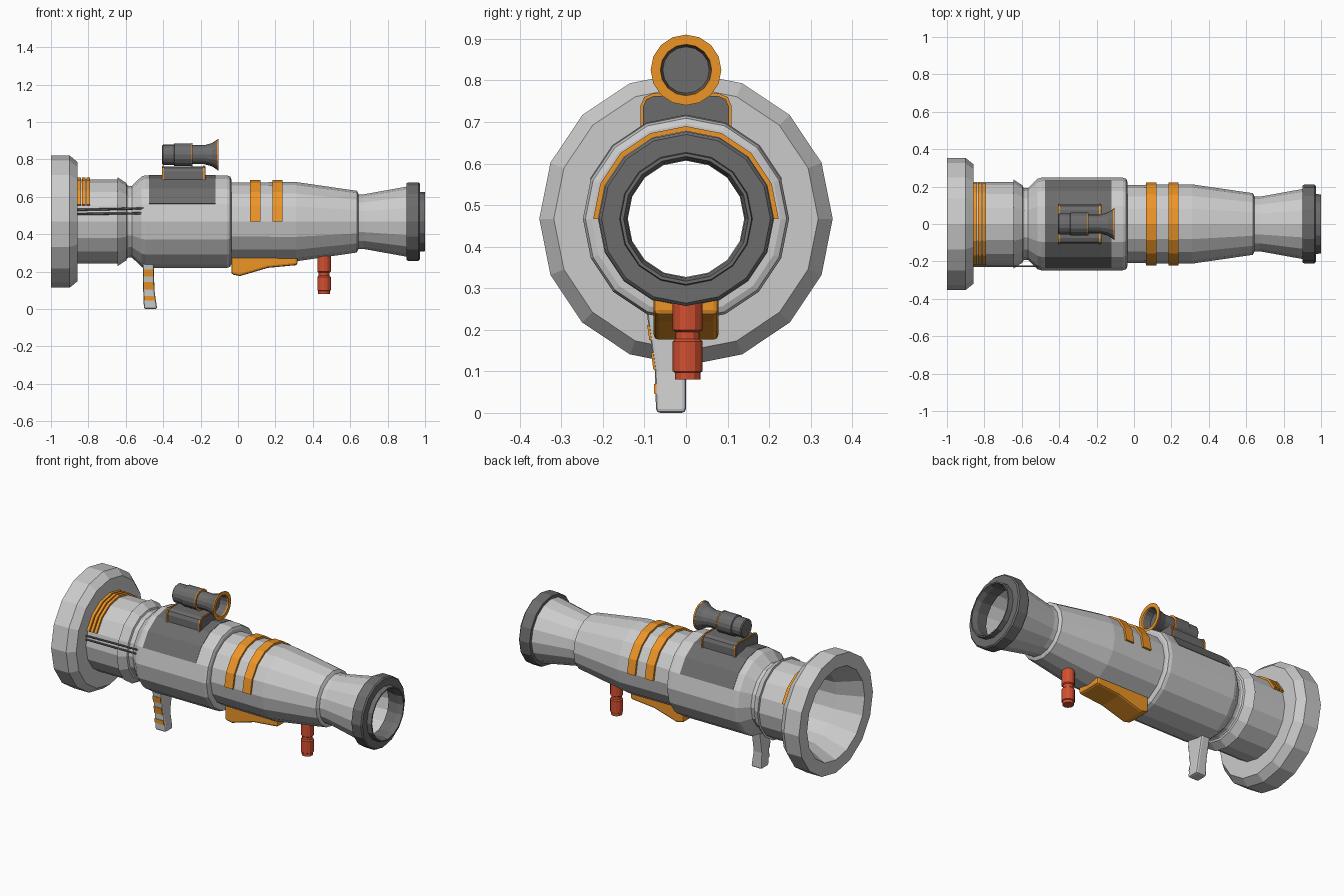
import bpy, bmesh, math
from mathutils import Vector

if "Cube" in bpy.data.objects:
    bpy.data.objects.remove(bpy.data.objects["Cube"])

CZ = 0.467  # height of the tube axis


def material(name, rgb):
    m = bpy.data.materials.new(name)
    m.diffuse_color = (*rgb, 1)
    m.use_nodes = True
    m.node_tree.nodes["Principled BSDF"].inputs["Base Color"].default_value = m.diffuse_color
    return m


DARK = material("dark_grey", (0.15, 0.15, 0.15))
ORANGE = material("orange", (0.85, 0.30, 0.02))
RED = material("red", (0.65, 0.08, 0.03))


def finish(name, bm, mat=None, bevel=0, segments=2):
    bmesh.ops.remove_doubles(bm, verts=bm.verts, dist=1e-5)
    bmesh.ops.recalc_face_normals(bm, faces=bm.faces)
    me = bpy.data.meshes.new(name)
    bm.to_mesh(me)
    bm.free()
    ob = bpy.data.objects.new(name, me)
    bpy.context.collection.objects.link(ob)
    if mat:
        me.materials.append(mat)
    if bevel:
        mod = ob.modifiers.new("bevel", 'BEVEL')
        mod.width, mod.segments = bevel, segments
    return ob


def lathe(name, profile, center=(0, 0, CZ), mat=None, n=16, arc=None, axis='x', closed=True):
    """Sweep (position, radius) points round an axis; arc = (start, end) degrees."""
    bm = bmesh.new()
    c = Vector(center)
    a0, a1 = arc or (0, 360)
    steps = round((a1 - a0) / 360 * n)
    rings = []
    for i in range(steps + 1 if arc else steps):
        a = math.radians(a0 + (a1 - a0) * i / steps)
        u, v = math.cos(a), math.sin(a)
        rings.append([bm.verts.new(c + (Vector((p, r * u, r * v)) if axis == 'x'
                                        else Vector((r * u, r * v, p)))) for p, r in profile])
    k = len(profile)
    for i in range(steps):
        A, B = rings[i], rings[(i + 1) % len(rings)]
        for j in range(k if closed else k - 1):
            q = (j + 1) % k
            bm.faces.new((A[j], A[q], B[q], B[j]))
    if arc:
        bm.faces.new(rings[0])
        bm.faces.new(rings[-1])
    return finish(name, bm, mat)


def band(name, x0, x1, r0, r1, mat, arc):
    return lathe(name, [(x0, r0), (x0, r1), (x1, r1), (x1, r0)], mat=mat, arc=arc)


def loft(name, sections, mat=None, bevel=0):
    """Stack rectangles (z, x0, x1, y0, y1)."""
    bm = bmesh.new()
    rings = [[bm.verts.new(p) for p in ((a, c, z), (b, c, z), (b, d, z), (a, d, z))]
             for z, a, b, c, d in sections]
    for A, B in zip(rings, rings[1:]):
        for j in range(4):
            bm.faces.new((A[j], A[(j + 1) % 4], B[(j + 1) % 4], B[j]))
    bm.faces.new(rings[0])
    bm.faces.new(rings[-1])
    return finish(name, bm, mat, bevel)


def prism(name, pts, axis, lo, hi, mat=None, bevel=0):
    """Extrude a 2D outline (first coord, z) along x or y."""
    bm = bmesh.new()
    put = (lambda u, z, t: (t, u, z)) if axis == 'x' else (lambda u, z, t: (u, t, z))
    f = bm.faces.new([bm.verts.new(put(u, z, lo)) for u, z in pts])
    ext = bmesh.ops.extrude_face_region(bm, geom=[f])
    move = Vector(put(0, 0, hi - lo))
    for v in ext["geom"]:
        if isinstance(v, bmesh.types.BMVert):
            v.co += move
    return finish(name, bm, mat, bevel)


# Hollow launch tube: outer skin front to back, then the bore
outer = [(-1, .353), (-.90, .353), (-.857, .318), (-.857, .225), (-.645, .225), (-.643, .237),
         (-.597, .207), (-.592, .192), (-.567, .192), (-.515, .242), (-.495, .248), (-.06, .248),
         (-.042, .242), (-.036, .228), (-.036, .209), (.31, .212), (.635, .165), (.645, .146),
         (.672, .146), (.90, .187)]
bore = [(.90, .175), (.672, .14), (.645, .14), (.31, .20), (-.036, .20), (-.06, .235), (-.495, .235),
        (-.567, .182), (-.6, .2), (-.857, .212), (-1, .275)]
lathe("launch_tube", outer + bore)

# Dark muzzle cap
lathe("muzzle_cap", [(.90, .18), (.90, .205), (.91, .21), (.965, .21), (.972, .203), (.972, .16),
                     (1, .158), (1, .15), (.97, .142), (.90, .15)], mat=DARK)

# Dark panel over the body and orange bands
band("body_panel", -.475, -.12, .24, .2505, DARK, (22.5, 157.5))
for i, (a, b) in enumerate(((.065, .12), (.185, .238))):
    band(f"front_band_{i}", a, b, .205, .223, ORANGE, (0, 180))
for i in range(3):
    x = -.857 + .024 * i
    band(f"rear_stripe_{i}", x, x + .017, .22, .237, ORANGE, (22.5, 157.5))

# Two cables along the front side
for i, (za, zb) in enumerate(((.530, .538), (.508, .512))):
    bm = bmesh.new()
    bmesh.ops.create_cone(bm, cap_ends=True, segments=6, radius1=.006, radius2=.006, depth=.36)
    d = Vector((.36, 0, zb - za))
    rot = d.to_track_quat('Z', 'Y').to_matrix()
    bmesh.ops.transform(bm, matrix=rot.to_4x4(), verts=bm.verts)
    bmesh.ops.translate(bm, vec=(-.685, -.226, (za + zb) / 2), verts=bm.verts)
    finish(f"cable_{i}", bm, DARK)


# Sight mount with orange end frames
def mount_outline(w, top):
    c = .028
    return [(-w, .62), (w, .62), (w, top - c), (w - .3 * c, top - .3 * c), (w - c, top),
            (c - w, top), (.3 * c - w, top - .3 * c), (-w, top - c)]


prism("sight_mount", mount_outline(.104, .763), 'x', -.407, -.175, DARK)
for i, x in enumerate((-.403, -.187)):
    prism(f"mount_frame_{i}", mount_outline(.109, .768), 'x', x, x + .008, ORANGE)

# Sight tube with flared, recessed front
S = (0, 0, .825)
lathe("sight", [(-.405, 0), (-.405, .05), (-.40, .055), (-.343, .055), (-.34, .061), (-.247, .061),
                (-.243, .051), (-.18, .051), (-.14, .062), (-.108, .083), (-.108, .062),
                (-.16, .056), (-.16, 0)], S, DARK, closed=False)
lathe("sight_front_ring", [(-.112, .06), (-.112, .082), (-.105, .085), (-.105, .062)], S, ORANGE)
lathe("sight_collar", [(-.248, .05), (-.248, .0625), (-.242, .0625), (-.242, .05)], S, ORANGE)

# Rear grip with orange stripes on its outer side
GRIP = [(0, -.503, -.432, -.072, 0), (.10, -.507, -.447, -.075, 0), (.26, -.51, -.45, -.097, .03)]


def grip_at(z):
    a, b = (GRIP[0], GRIP[1]) if z <= .10 else (GRIP[1], GRIP[2])
    t = (z - a[0]) / (b[0] - a[0])
    return [p + (q - p) * t for p, q in zip(a, b)]


loft("rear_grip", GRIP, bevel=.01)
for i, (lo, hi) in enumerate(((.045, .07), (.105, .145), (.175, .212))):
    rows = [grip_at(z) for z in (lo, hi)]
    loft(f"grip_stripe_{i}", [(z, a + .003, b - .004, c - .003, c + .02) for z, a, b, c, d in rows], ORANGE)

# Orange shoulder rest under the tube
prism("shoulder_rest", [(-.036, .29), (.318, .29), (.318, .235), (.16, .22), (.01, .176), (-.036, .186)],
      'y', -.078, .078, ORANGE, .012)

# Red front grip
lathe("front_grip", [(.31, 0), (.31, .036), (.20, .036), (.195, .029), (.178, .029), (.172, .036),
                     (.10, .036), (.097, .031), (.08, .031), (.08, 0)],
      (.46, .004, 0), RED, n=12, axis='z', closed=False)
